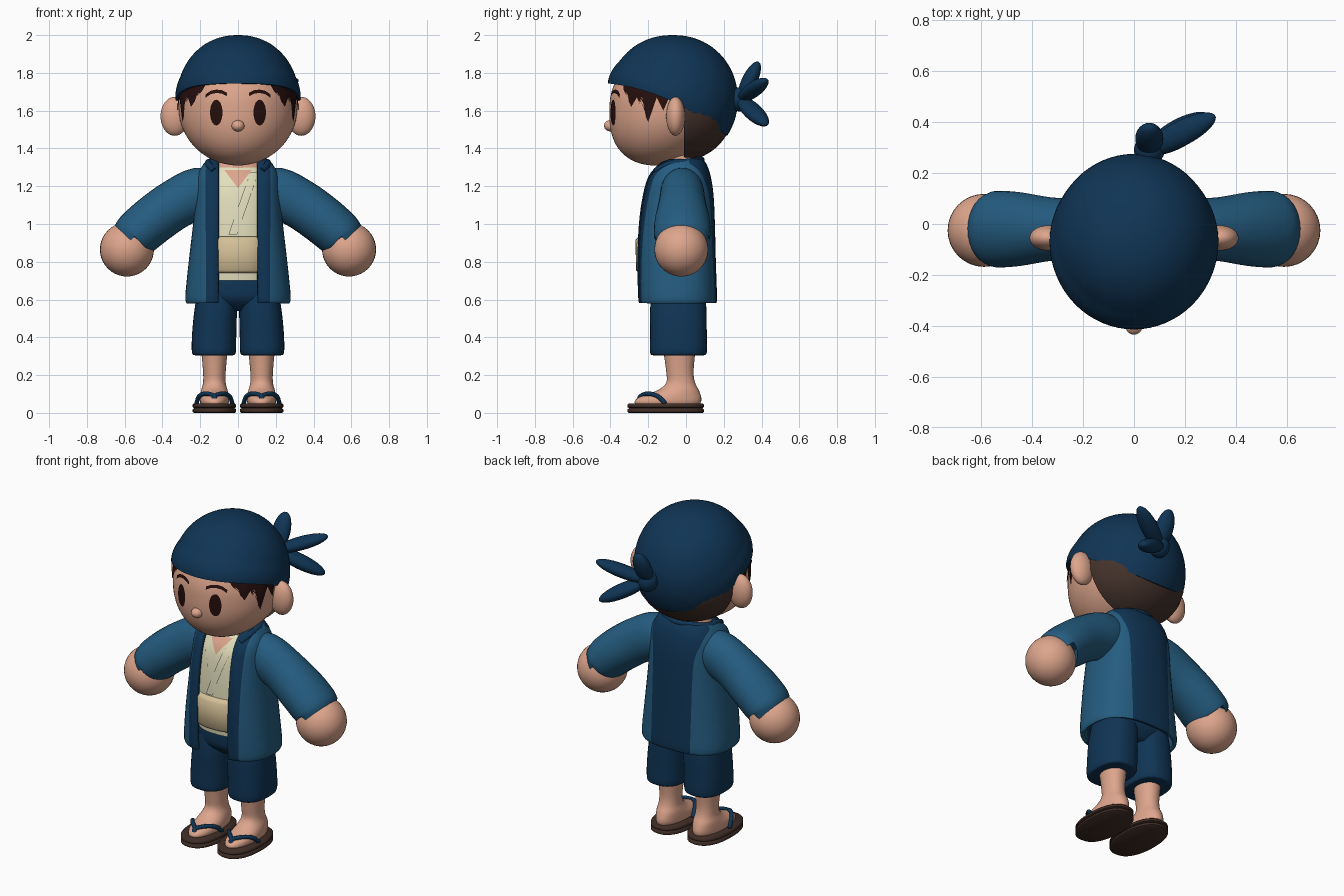
import bpy, bmesh, math
from mathutils import Vector
from mathutils.bvhtree import BVHTree

if "Cube" in bpy.data.objects:
    bpy.data.objects.remove(bpy.data.objects["Cube"])

PI = math.pi


def mat(name, r, g, b):
    m = bpy.data.materials.new(name)
    m.diffuse_color = (r, g, b, 1)
    m.use_nodes = True
    m.node_tree.nodes["Principled BSDF"].inputs["Base Color"].default_value = m.diffuse_color
    return m


SKIN = mat("skin", .73, .38, .265)
NAVY = mat("navy", .005, .035, .09)
BLUE = mat("mid_blue", .018, .107, .215)
CREAM = mat("cream", .77, .74, .51)
TAN = mat("tan_belt", .66, .53, .31)
BROWN = mat("sandal_brown", .05, .026, .019)
HAIR = mat("hair_brown", .058, .032, .024)
DARK = mat("dark_hair", .018, .0045, .004)


def make(name, verts, faces, mats, mirror=False, fix=True):
    me = bpy.data.meshes.new(name)
    me.from_pydata([tuple(v) for v in verts], [], faces)
    for m in mats:
        me.materials.append(m)
    if fix:
        bm = bmesh.new()
        bm.from_mesh(me)
        bmesh.ops.recalc_face_normals(bm, faces=bm.faces)
        bm.to_mesh(me)
        bm.free()
    ob = bpy.data.objects.new(name, me)
    bpy.context.collection.objects.link(ob)
    if mirror:
        ob.modifiers.new("mirror", 'MIRROR')
    return ob


def smooth_rows(rows, k=4):
    """Catmull-Rom interpolation of a table of ring parameters."""
    out = []
    for i in range(len(rows) - 1):
        p = [rows[max(0, min(len(rows) - 1, j))] for j in range(i - 1, i + 3)]
        for s in range(k):
            t = s / k
            out.append([.5 * (2 * b + (c - a) * t + (2 * a - 5 * b + 4 * c - d) * t * t
                        + (3 * b - a - 3 * c + d) * t ** 3) for a, b, c, d in zip(*p)])
    return out + [list(rows[-1])]


def skin(name, rings, m, mirror=False):
    """Closed loft through rings of equal length, capped at both ends."""
    n = len(rings[0])
    verts = [v for r in rings for v in r]
    faces = [(i * n + j, i * n + (j + 1) % n, (i + 1) * n + (j + 1) % n, (i + 1) * n + j)
             for i in range(len(rings) - 1) for j in range(n)]
    faces += [tuple(range(n)), tuple(range(len(verts) - n, len(verts)))]
    return make(name, verts, faces, [m], mirror)


def oval(t, rx, yf, yb, p):
    """Superellipse point, t = 0 at the front."""
    s, c = math.sin(t), math.cos(t)
    x = rx * math.copysign(abs(s) ** (2 / p), s)
    return x, (yf + yb) / 2 - (yb - yf) / 2 * math.copysign(abs(c) ** (2 / p), c)


def loft(name, rows, m, p=2.0, mirror=False, seg=36, k=4):
    """Rows of (z, centre x, half width, front y, back y)."""
    rings = []
    for z, cx, rx, yf, yb in (smooth_rows(rows, k) if k > 1 else rows):
        pts = [oval(2 * PI * j / seg, rx, yf, yb, p) for j in range(seg)]
        rings.append([(cx + x, y, z) for x, y in pts])
    return skin(name, rings, m, mirror)


def ball(name, c, r, m, aim=None, mirror=False):
    """Ellipsoid; aim turns its z axis along a direction."""
    bm = bmesh.new()
    bmesh.ops.create_uvsphere(bm, u_segments=32, v_segments=20, radius=1)
    q = Vector(aim).to_track_quat('Z', 'Y') if aim else None
    for v in bm.verts:
        w = Vector((v.co.x * r[0], v.co.y * r[1], v.co.z * r[2]))
        v.co = (q @ w if q else w) + Vector(c)
    ob = make(name, [], [], [m], mirror)
    bm.to_mesh(ob.data)
    bm.free()
    return ob


def cord(name, pts, r, m):
    cu = bpy.data.curves.new(name, 'CURVE')
    cu.dimensions = '3D'
    cu.bevel_depth, cu.bevel_resolution, cu.use_fill_caps = r, 3, True
    sp = cu.splines.new('POLY')
    path = smooth_rows(pts, 6)
    sp.points.add(len(path) - 1)
    for q, w in zip(sp.points, path):
        q.co = (*w, 1)
    cu.materials.append(m)
    ob = bpy.data.objects.new(name, cu)
    bpy.context.collection.objects.link(ob)


def plate(name, a, b, target, m, side=False, mirror=True, off=.005, k=6):
    """Thin sheet between two edge lines, laid on the target surface."""
    me = target.data
    tree = BVHTree.FromPolygons([v.co.copy() for v in me.vertices],
                                [tuple(f.vertices) for f in me.polygons])
    d = Vector((-1, 0, 0)) if side else Vector((0, 1, 0))
    verts = []
    for (u0, z0), (u1, z1) in zip(a, b):
        for i in range(k + 1):
            u, z = u0 + (u1 - u0) * i / k, z0 + (z1 - z0) * i / k
            hit, nor, _, _ = tree.ray_cast(Vector((2, u, z)) if side else Vector((u, -2, z)), d)
            verts.append(hit - d * off)
    w = k + 1
    faces = [(i * w + j, i * w + j + 1, (i + 1) * w + j + 1, (i + 1) * w + j)
             for i in range(len(a) - 1) for j in range(k)]
    ob = make(name, verts, faces, [m], mirror, fix=False)
    if ob.data.polygons[len(faces) // 2].normal.dot(d) > 0:
        ob.data.flip_normals()


# Head: an ellipsoid whose chin is pushed forward
rings = []
for i in range(1, 40):
    ph = -PI / 2 + PI * i / 40
    z, c = 1.62 + .31 * math.sin(ph), math.cos(ph)
    sh = -.08 * max(0, -math.sin(ph)) ** 1.5 - .085
    rings.append([(.315 * c * math.sin(t), sh - .32 * c * math.cos(t), z)
                  for t in (2 * PI * j / 64 for j in range(64))])
head = skin("head", rings, SKIN)
ball("nose", (0, -.398, 1.52), (.034, .036, .03), SKIN)
ball("ears", (.335, -.055, 1.57), (.075, .05, .103), SKIN, mirror=True)

# Back hair: rear half of an ellipsoid
hair = ball("back_hair", (0, -.04, 1.6), (.318, .29, .27), HAIR)
bm = bmesh.new()
bm.from_mesh(hair.data)
bmesh.ops.bisect_plane(bm, geom=bm.verts[:] + bm.edges[:] + bm.faces[:], plane_co=(0, -.01, 0),
                       plane_no=(0, -1, 0), clear_outer=True)
bm.to_mesh(hair.data)
bm.free()

# Face details
ang = [PI * i / 16 for i in range(17)]
plate("eyes", [(.115 - .033 * math.sin(t), 1.59 + .068 * math.cos(t)) for t in ang],
      [(.115 + .033 * math.sin(t), 1.59 + .068 * math.cos(t)) for t in ang], head, DARK)
brow = [(.058, 1.695), (.085, 1.708), (.115, 1.712), (.145, 1.705), (.172, 1.686)]
plate("eyebrows", brow, [(x, z - .018) for x, z in brow], head, DARK, k=2)
burn = [(-.33, 1.71), (-.29, 1.62), (-.26, 1.67), (-.2, 1.54), (-.155, 1.67), (-.12, 1.6), (-.08, 1.69)]
plate("sideburns", [(y, 1.75) for y, z in burn], burn, head, DARK, side=True, off=.007)

# Headscarf: dome with a sloping hem and a rolled front band
rings = [[] for _ in range(27)]
for j in range(64):
    t = 2 * PI * j / 64
    ph = 0
    for _ in range(12):
        s = .34 - .345 * math.cos(ph) * math.cos(t)
        zb = 1.745 - .1 * s - .55 * s * s
        ph = math.asin((zb - 1.66) / .34)
    for i in range(27):
        f = ph + (PI / 2 - .02 - ph) * max(0, i - 1) / 25
        h = 1.66 + .34 * math.sin(f)
        c = math.cos(f) ** .93
        front = max(0, min(1, .55 + .6 * math.cos(t)))
        c *= 1 + .04 * front * max(0, 1 - ((h - zb - .045) / .075) ** 2)
        if i == 0:
            c *= .92
        rings[i].append((.325 * c * math.sin(t), -.07 - .345 * c * math.cos(t), h))
skin("headscarf", rings, NAVY)
knot = Vector((.06, .29, 1.66))
ball("scarf_knot", knot, (.06, .06, .065), NAVY)
for name, tip, w in (("scarf_tail_upper", (.31, .42, 1.76), .05), ("scarf_tail_lower", (.29, .42, 1.53), .055),
                     ("scarf_loop", (.06, .38, 1.85), .055)):
    d = Vector(tip) - knot
    ball(name, knot + d / 2, (w, w * .75, d.length / 2 + .01), NAVY, aim=d)

# Neck and shirt
loft("neck", [(1.2, 0, .13, -.14, .06), (1.28, 0, .15, -.15, .07), (1.33, 0, .135, -.14, .06),
              (1.4, 0, .12, -.13, .05)], SKIN)
shirt = loft("shirt", [(.7, 0, .18, -.22, .1), (.9, 0, .185, -.235, .11), (1.1, 0, .185, -.225, .11),
                       (1.22, 0, .175, -.2, .1), (1.3, 0, .14, -.145, .07)], CREAM, 2.5)
zs = [1.19 + .012 * i for i in range(9)]
plate("neck_opening", [(-(z - 1.19) * .75, z) for z in zs], [((z - 1.19) * .75, z) for z in zs],
      shirt, SKIN, mirror=False)
for name, s, off in (("under_lapel", -1, .006), ("over_lapel", 1, .009)):
    n = 8
    a = [(s * (.065 - .115 * i / n), 1.275 - .33 * i / n) for i in range(n + 1)]
    plate(name, a, [(x + s * .045, z) for x, z in a], shirt, CREAM, mirror=False, off=off)
loft("belt", [(.74, 0, .165, -.25, .1), (.755, 0, .17, -.264, .1), (.915, 0, .17, -.268, .1),
              (.935, 0, .165, -.25, .1)], TAN, 2.6, k=1)

# Open jacket: half shell with columns placed on the trim and back stripe edges
P, COLS = 2.6, 20
rows = smooth_rows([(.585, .262, -.245, .15, .13), (.62, .268, -.25, .153, .13), (.8, .25, -.255, .147, .13),
                    (1.0, .227, -.25, .142, .13), (1.15, .215, -.23, .135, .135),
                    (1.25, .205, -.2, .12, .16), (1.31, .175, -.15, .1, .17), (1.335, .15, -.12, .08, .15)])
verts = []
for z, rx, yf, yb, stripe in rows:
    t0, t1, t2 = [math.asin(min(.98, w / rx) ** (P / 2)) for w in (.105, .165, stripe)]
    t2 = PI - t2
    ts = [t0, t1] + [t1 + (t2 - t1) * i / (COLS - 5) for i in range(1, COLS - 4)]
    ts += [t2 + (PI - t2) * i / 4 for i in range(1, 5)]
    verts += [(*oval(t, rx, yf, yb, P), z) for t in ts]
w = len(ts)
faces = [(i * w + j, i * w + j + 1, (i + 1) * w + j + 1, (i + 1) * w + j)
         for i in range(len(rows) - 1) for j in range(w - 1)]
jacket = make("jacket", verts, faces, [BLUE, NAVY], True)
for f in jacket.data.polygons:
    col = f.index % (w - 1)
    f.material_index = 1 if col == 0 or col >= w - 5 else 0
jacket.modifiers.new("cloth", 'SOLIDIFY').thickness = .022
jacket.modifiers["cloth"].offset = 0
cord("collar", [(-.125, -.16, 1.28), (-.155, -.09, 1.315), (-.14, .02, 1.33), (0, .08, 1.34),
                (.14, .02, 1.33), (.155, -.09, 1.315), (.125, -.16, 1.28)], .018, NAVY)

# Sleeves: rows of (x, z, y, in-plane radius, depth radius)
rows = smooth_rows([(.08, 1.17, -.02, .1, .1), (.2, 1.165, -.02, .135, .115), (.33, 1.105, -.02, .132, .125),
                    (.45, 1.02, -.02, .13, .145), (.54, .943, -.02, .125, .15), (.55, .932, -.02, .112, .137)])
rings = []
for i, (x, z, y, a, b) in enumerate(rows):
    p, q = rows[max(0, i - 1)], rows[min(len(rows) - 1, i + 1)]
    t = Vector((q[0] - p[0], q[1] - p[1])).normalized()
    rings.append([(x - t.y * a * math.cos(u), y + b * math.sin(u), z + t.x * a * math.cos(u))
                  for u in (2 * PI * j / 32 for j in range(32))])
skin("sleeves", rings, BLUE, True)
ball("hands", (.588, -.025, .865), (.143, .143, .143), SKIN, mirror=True)

# Shorts
loft("shorts_hips", [(.54, 0, .12, -.12, .06), (.6, 0, .21, -.185, .105), (.68, 0, .215, -.195, .11),
                     (.8, 0, .18, -.19, .1)], NAVY, 2.5)
loft("shorts_legs", [(.305, .128, .1, -.175, .095), (.32, .128, .116, -.19, .11), (.42, .126, .117, -.19, .11),
                     (.55, .118, .112, -.19, .108), (.66, .11, .1, -.18, .1)], NAVY, 2.5, True)

# Legs with feet
loft("legs_and_feet", [(.04, .125, .07, -.265, .07), (.06, .125, .077, -.272, .08), (.085, .125, .077, -.245, .08),
                       (.12, .125, .07, -.15, .068), (.16, .125, .06, -.105, .048), (.22, .125, .06, -.105, .04),
                       (.33, .125, .07, -.12, .05)], SKIN, 2.1, True)

# Sandals: two sole layers and a forked strap
for name, z in (("sole_lower", 0), ("sole_upper", .026)):
    loft(name, [(z, .125, .108, -.303, .088), (z + .005, .125, .115, -.31, .095),
                (z + .018, .125, .115, -.31, .095), (z + .025, .125, .107, -.302, .087)],
         BROWN, 2.3, True, k=1)
for s, label in ((-1, "left"), (1, "right")):
    for e, part in ((-1, "inner"), (1, "outer")):
        cord(f"{label}_strap_{part}", [(s * .125, -.255, .05), (s * .125, -.24, .088),
                                       (s * (.125 + e * .045), -.2, .102), (s * (.125 + e * .08), -.15, .088),
                                       (s * (.125 + e * .095), -.11, .05)], .012, NAVY)

# Smooth shading with sharp edges kept
for ob in bpy.context.scene.objects:
    if ob.type == 'MESH':
        ob.select_set(True)
        bpy.context.view_layer.objects.active = ob
bpy.ops.object.shade_smooth_by_angle(angle=math.radians(50))
